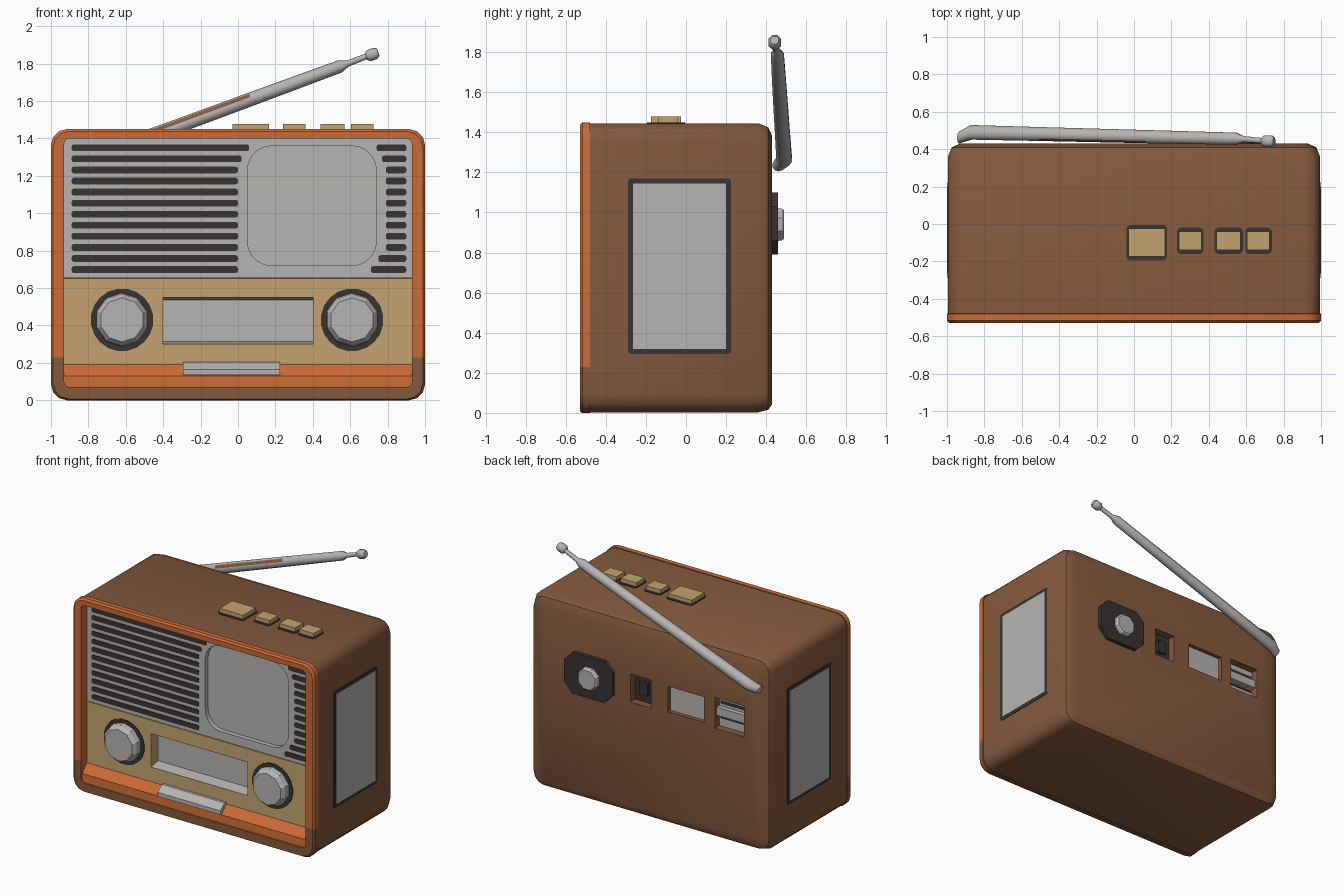
import bpy, bmesh, math
from mathutils import Vector

if "Cube" in bpy.data.objects:
    bpy.data.objects.remove(bpy.data.objects["Cube"])


def material(name, rgb):
    m = bpy.data.materials.new(name)
    m.diffuse_color = (*rgb, 1)
    m.use_nodes = True
    m.node_tree.nodes["Principled BSDF"].inputs["Base Color"].default_value = m.diffuse_color
    return m


BROWN = material("brown_case", (0.235, 0.10, 0.047))
ORANGE = material("orange_trim", (0.60, 0.145, 0.037))
TAN = material("tan_panel", (0.56, 0.37, 0.165))
SILVER = material("silver", (0.47, 0.46, 0.45))
DARK = material("dark_grey", (0.042, 0.034, 0.034))


def finish(bm, name, mat, angle=35):
    bmesh.ops.recalc_face_normals(bm, faces=bm.faces)
    me = bpy.data.meshes.new(name)
    bm.to_mesh(me)
    bm.free()
    ob = bpy.data.objects.new(name, me)
    bpy.context.collection.objects.link(ob)
    me.materials.append(mat)
    smooth(ob, angle)
    return ob


def activate(ob):
    bpy.ops.object.select_all(action='DESELECT')
    ob.select_set(True)
    bpy.context.view_layer.objects.active = ob


def smooth(ob, angle=35):
    activate(ob)
    bpy.ops.object.shade_smooth_by_angle(angle=math.radians(angle))


def rounded(x0, x1, z0, z1, r=0.0, seg=3):
    """Rounded rectangle outline."""
    if r == 0:
        return [(x0, z0), (x1, z0), (x1, z1), (x0, z1)]
    pts = []
    for cx, cz, a in ((x1 - r, z1 - r, 0), (x0 + r, z1 - r, 90),
                      (x0 + r, z0 + r, 180), (x1 - r, z0 + r, 270)):
        for i in range(seg + 1):
            t = math.radians(a + 90 * i / seg)
            pts.append((cx + r * math.cos(t), cz + r * math.sin(t)))
    return pts


def loft(bm, rings):
    vs = [[bm.verts.new(p) for p in r] for r in rings]
    n = len(vs[0])
    for a, b in zip(vs, vs[1:]):
        for i in range(n):
            bm.faces.new((a[i], a[(i + 1) % n], b[(i + 1) % n], b[i]))
    bm.faces.new(vs[0])
    bm.faces.new(vs[-1])


def prism(name, outlines, axis, a, b, mat):
    """Extrude one or more outlines along an axis from a to b."""
    place = {'x': lambda p, d: (d, p[0], p[1]),
             'y': lambda p, d: (p[0], d, p[1]),
             'z': lambda p, d: (p[0], p[1], d)}[axis]
    bm = bmesh.new()
    for o in outlines:
        loft(bm, [[place(p, d) for p in o] for d in (a, b)])
    return finish(bm, name, mat)


def tube(name, path, sides, mat, angle=50):
    """Round bar through (point, radius) pairs."""
    bm = bmesh.new()
    d = (Vector(path[-1][0]) - Vector(path[0][0])).normalized()
    u = d.cross(Vector((0, 0, 1))).normalized()
    v = u.cross(d)
    rings = []
    for p, r in path:
        rings.append([Vector(p) + r * (math.cos(t) * u + math.sin(t) * v)
                      for t in [2 * math.pi * (i + 0.5) / sides for i in range(sides)]])
    loft(bm, rings)
    return finish(bm, name, mat, angle)


def cut(ob, cutter):
    m = ob.modifiers.new("cut", 'BOOLEAN')
    m.object = cutter
    m.operation = 'DIFFERENCE'
    m.solver = 'EXACT'
    activate(ob)
    bpy.ops.object.modifier_apply(modifier=m.name)
    bpy.data.objects.remove(cutter)


# Case: rounded outline lofted front to back, then hollowed for front and sockets
bm = bmesh.new()
rings = []
for y, i in ((-0.53, 0.012), (-0.517, 0), (-0.48, 0), (-0.479, 0.005),
             (0.36, 0.005), (0.41, 0.025), (0.43, 0.07)):
    rings.append([(x, y, z) for x, z in
                  rounded(-1 + i, 1 - i, i * 0.6, 1.45 - i, 0.085)])
loft(bm, rings)
case = finish(bm, "case", BROWN)
cut(case, prism("front_cutter", [rounded(-0.93, 0.93, 0.07, 1.40, 0.03)], 'y', -0.7, -0.36, BROWN))
sockets = [(-0.01, 0.16, 0.84, 1.05), (-0.45, -0.15, 0.85, 1.04), (-0.78, -0.54, 0.83, 1.06)]
cut(case, prism("socket_cutter", [rounded(*s) for s in sockets], 'y', 0.36, 0.7, BROWN))

# Orange front rim, brown at its foot
bm = bmesh.new()
bm.from_mesh(case.data)
front = [f for f in bm.faces if f.calc_center_median().y < -0.3]
geom = list({e for f in front for e in f.verts}) + list({e for f in front for e in f.edges}) + front
bmesh.ops.bisect_plane(bm, geom=geom, plane_co=(0, 0, 0.23), plane_no=(0, 0, 1))
for f in bm.faces:
    c = f.calc_center_median()
    f.normal_update()
    inner = (abs(c.x) < 0.935 and 0.065 < c.z < 1.405 and f.normal.y > -0.5 and c.y < -0.3)
    f.material_index = 1 if inner or (c.y < -0.4795 and c.z > 0.23) else 0
bm.to_mesh(case.data)
bm.free()
case.data.materials.clear()
idx = [0] * len(case.data.polygons)
bm = bmesh.new()
bm.from_mesh(case.data)
for f in bm.faces:
    idx[f.index] = f.material_index
case.data.materials.append(BROWN)
case.data.materials.append(ORANGE)
for f in bm.faces:
    c = f.calc_center_median()
    inner = (abs(c.x) < 0.935 and 0.065 < c.z < 1.405 and f.normal.y > -0.5 and c.y < -0.3)
    f.material_index = 1 if inner or (c.y < -0.4795 and c.z > 0.23) else 0
bm.to_mesh(case.data)
bm.free()
smooth(case)

# Silver grille with recessed screen and dark slots
grille = prism("grille_panel", [rounded(-0.93, 0.93, 0.655, 1.40, 0)], 'y', -0.46, -0.355, SILVER)
cut(grille, prism("screen_cutter", [rounded(0.05, 0.74, 0.72, 1.36, 0.13, 5)], 'y', -0.6, -0.425, SILVER))
smooth(grille)
ends = {0: (0.06, 0.74), 1: (0.02, 0.77), 10: (0.0, 0.75), 11: (0.0, 0.71)}
slots = []
for k in range(12):
    z = 1.35 - 0.0592 * k
    l, r = ends.get(k, (0.0, 0.79))
    slots += [rounded(-0.89, l, z - 0.018, z + 0.018, 0.012, 2),
              rounded(r, 0.90, z - 0.018, z + 0.018, 0.012, 2)]
prism("grille_slots", slots, 'y', -0.464, -0.455, DARK)

# Tan control panel with dial window
panel = prism("control_panel", [rounded(-0.93, 0.93, 0.18, 0.65)], 'y', -0.46, -0.355, TAN)
cut(panel, prism("window_cutter", [rounded(-0.40, 0.40, 0.30, 0.55)], 'y', -0.6, -0.30, TAN))
smooth(panel)
prism("dial_window", [[(-0.455, 0.55), (-0.375, 0.535), (-0.375, 0.315), (-0.455, 0.30),
                       (-0.36, 0.30), (-0.36, 0.55)]], 'x', -0.40, 0.40, SILVER)

# Knobs on dark rings
for side, x in (("left", -0.62), ("right", 0.61)):
    tube(side + "_knob_ring", [((x, -0.455, 0.43), 0.168), ((x, -0.466, 0.43), 0.168)], 20, DARK)
    tube(side + "_knob", [((x, -0.46, 0.43), 0.145), ((x, -0.505, 0.43), 0.138),
                          ((x, -0.53, 0.43), 0.118)], 10, SILVER, 25)

# Sloping sill and slider
prism("front_sill", [[(-0.52, 0.07), (-0.515, 0.13), (-0.46, 0.19), (-0.36, 0.19), (-0.36, 0.07)]],
      'x', -0.93, 0.93, ORANGE)
prism("slider", [[(-0.53, 0.135), (-0.53, 0.165), (-0.48, 0.205), (-0.44, 0.205), (-0.44, 0.135)]],
      'x', -0.295, 0.225, SILVER)

# Side panels
for name, s in (("right", 1), ("left", -1)):
    prism(name + "_side_frame", [rounded(-0.29, 0.225, 0.295, 1.17, 0.015, 2)],
          'x', s * 0.99, s * 0.998, DARK)
    prism(name + "_side_panel", [rounded(-0.265, 0.20, 0.32, 1.145)], 'x', s * 0.99, s, SILVER)

# Top buttons with dark surrounds
buttons = [(-0.03, 0.165, -0.175, -0.025), (0.24, 0.36, -0.14, -0.04),
           (0.44, 0.57, -0.14, -0.04), (0.605, 0.725, -0.14, -0.04)]
for n, (x0, x1, y0, y1) in enumerate(buttons):
    prism(f"button_surround_{n}", [rounded(x0 - 0.01, x1 + 0.012, y0 - 0.02, y1 + 0.02, 0.02, 2)],
          'z', 1.44, 1.449, DARK)
    prism(f"button_{n}", [rounded(x0, x1, y0, y1)], 'z', 1.44, 1.478, TAN)

# Back: octagonal tuning plate and knob
prism("back_plate", [rounded(0.29, 0.69, 0.79, 1.10, 0.07, 1)], 'y', 0.42, 0.458, DARK)
tube("back_knob", [((0.48, 0.45, 0.94), 0.09), ((0.48, 0.48, 0.94), 0.085),
                   ((0.48, 0.49, 0.94), 0.075)], 8, SILVER, 25)

# Back sockets
prism("socket_dark", [rounded(*sockets[0])], 'y', 0.35, 0.375, DARK)
prism("socket_dark_switch", [rounded(0.04, 0.11, 0.90, 0.99)], 'y', 0.37, 0.40, DARK)
prism("socket_cover", [rounded(*sockets[1])], 'y', 0.35, 0.40, SILVER)
prism("socket_slotted", [rounded(*sockets[2])], 'y', 0.35, 0.375, SILVER)
prism("socket_slot_dark", [rounded(-0.77, -0.55, z, z + 0.02) for z in (0.89, 1.00)], 'y', 0.37, 0.38, DARK)
prism("socket_bar", [rounded(-0.78, -0.54, 0.92, 0.98)], 'y', 0.37, 0.41, SILVER)

# Antenna, with a brown strip on the front of its lower half
antenna = tube("antenna", [((-0.935, 0.462, 1.235), 0.032), ((-0.87, 0.49, 1.265), 0.041),
                           ((-0.50, 0.481, 1.40), 0.039), ((0.07, 0.467, 1.61), 0.037),
                           ((0.545, 0.456, 1.785), 0.034), ((0.585, 0.454, 1.80), 0.017),
                           ((0.69, 0.445, 1.84), 0.015)], 10, SILVER)
antenna.data.materials.append(BROWN)
for p in antenna.data.polygons:
    if -0.6 < p.center.x < 0.0 and p.normal.y < -0.5 and p.normal.z > 0.0:
        p.material_index = 1
tube("antenna_tip", [((0.685, 0.443, 1.838), 0.022), ((0.70, 0.443, 1.843), 0.034),
                     ((0.735, 0.442, 1.855), 0.034), ((0.75, 0.442, 1.86), 0.022)], 8, SILVER)
